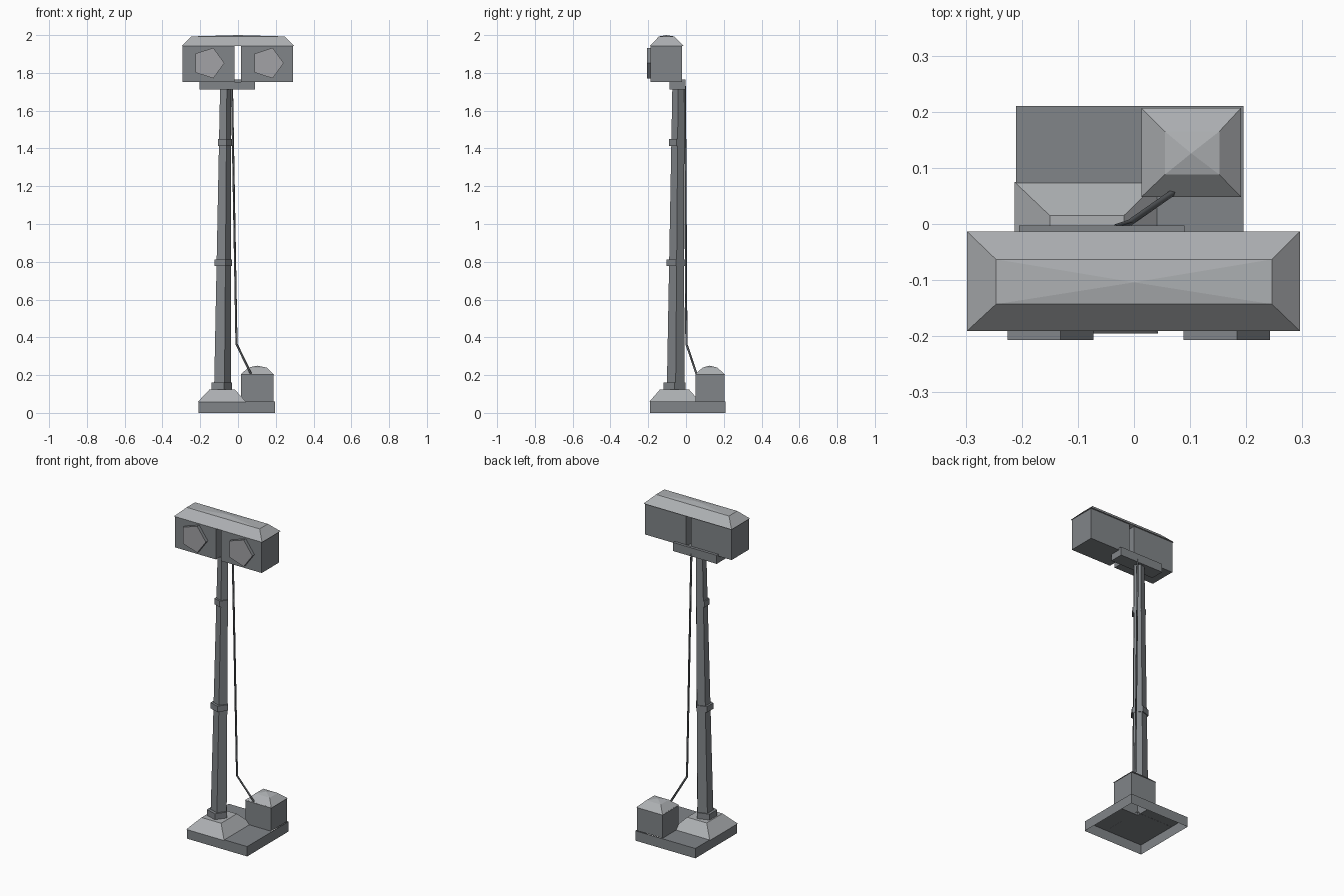
import bpy, bmesh, math
from mathutils import Vector

old = bpy.data.objects.get("Cube")
if old:
    bpy.data.objects.remove(old, do_unlink=True)


def material(name, rgb):
    m = bpy.data.materials.new(name)
    m.use_nodes = True
    col = (*rgb, 1)
    m.diffuse_color = col
    m.node_tree.nodes["Principled BSDF"].inputs["Base Color"].default_value = col
    return m


steel = material("steel grey", (0.22, 0.235, 0.25))
pale = material("pale grey", (0.42, 0.435, 0.45))
glass = material("lens grey", (0.36, 0.36, 0.38))
rubber = material("dark cable grey", (0.12, 0.13, 0.14))


def finish(name, bm, mat, fix=True):
    if fix:
        bmesh.ops.recalc_face_normals(bm, faces=bm.faces)
    me = bpy.data.meshes.new(name)
    bm.to_mesh(me)
    bm.free()
    me.materials.append(mat)
    ob = bpy.data.objects.new(name, me)
    bpy.context.collection.objects.link(ob)
    return ob


def stack(name, loops, mat, bottom=True, top=True, apex=None):
    """Skin a list of point loops from bottom to top."""
    bm = bmesh.new()
    rings = [[bm.verts.new(p) for p in loop] for loop in loops]
    n = len(rings[0])
    for a, b in zip(rings, rings[1:]):
        for i in range(n):
            j = (i + 1) % n
            bm.faces.new((a[i], a[j], b[j], b[i]))
    if bottom:
        bm.faces.new(rings[0][::-1])
    if apex:
        tip = bm.verts.new(apex)
        for i in range(n):
            bm.faces.new((rings[-1][i], rings[-1][(i + 1) % n], tip))
    elif top:
        bm.faces.new(rings[-1])
    return finish(name, bm, mat, fix=bottom)


def rect(x0, x1, y0, y1, z):
    return [(x0, y0, z), (x1, y0, z), (x1, y1, z), (x0, y1, z)]


def box(name, x, y, z, mat, **kw):
    return stack(name, [rect(*x, *y, h) for h in z], mat, **kw)


def pentagon(cx, cy, z, r):
    angles = [math.tau * i / 5 for i in range(5)]
    return [(cx + r * math.cos(a), cy + r * math.sin(a), z) for a in angles]


# Hollow base, open below, with an opening under the generator
box("base_walls", (-0.21, 0.195), (-0.19, 0.21), (0, 0.06), steel,
    bottom=False, top=False)
bm = bmesh.new()
for r in (rect(-0.21, 0.195, -0.19, 0.05, 0.06), rect(-0.21, 0.015, 0.05, 0.21, 0.06),
          rect(0.19, 0.195, 0.05, 0.21, 0.06), rect(0.015, 0.19, 0.205, 0.21, 0.06)):
    bm.faces.new([bm.verts.new(p) for p in r])
finish("base_top", bm, steel, fix=False)

# Sloped footing under the mast
stack("mast_footing", [rect(-0.213, 0.043, -0.195, 0.075, 0.058),
                       rect(-0.15, -0.018, -0.137, 0.015, 0.125)], pale, bottom=False)

# Generator and its hipped cap
box("generator_body", (0.015, 0.187), (0.05, 0.203), (0.06, 0.205), steel, bottom=False)
stack("generator_cap", [rect(0.013, 0.191, 0.048, 0.207, 0.203),
                        rect(0.055, 0.152, 0.088, 0.165, 0.24)],
      pale, apex=(0.102, 0.126, 0.25))

# Five-sided tapering mast and its collars
stack("mast", [pentagon(-0.087, -0.055, 0.12, 0.049),
               pentagon(-0.069, -0.042, 1.72, 0.032)], steel)
for name, cx, cy, z, r in (("lower_collar", -0.092, -0.061, 0.125, 0.061),
                           ("middle_collar", -0.083, -0.054, 0.777, 0.052),
                           ("upper_collar", -0.074, -0.05, 1.413, 0.041)):
    stack(name, [pentagon(cx, cy, h, r) for h in (z, z + 0.036)], steel)

# Bracket with a raised back lip
box("bracket_plate", (-0.205, 0.09), (-0.087, -0.003), (1.713, 1.753), steel)
box("bracket_lip", (-0.205, 0.09), (-0.02, -0.003), (1.753, 1.765), steel)

# Twin lamp housings with five-sided lenses
for side, x0, lens_x in (("right", -0.293, -0.157), ("left", 0.016, 0.157)):
    box(side + "_lamp_housing", (x0, x0 + 0.275), (-0.187, -0.021), (1.753, 1.945), steel)
    loops = [[(x, y, z) for x, z, _ in pentagon(lens_x, 1.852, 0, 0.085)]
             for y in (-0.187, -0.207)]
    lens = stack(side + "_lens", loops, steel)
    lens.data.materials.append(glass)
    for f in lens.data.polygons:
        f.material_index = int(f.normal.y < -0.9)

# Hipped roof over the lamps
stack("lamp_roof", [rect(-0.298, 0.296, -0.191, -0.013, 1.943),
                    rect(-0.246, 0.246, -0.143, -0.063, 1.993)],
      pale, apex=(0, -0.104, 2.0))

# Power cable
cu = bpy.data.curves.new("power_cable", "CURVE")
cu.dimensions = "3D"
cu.bevel_depth = 0.006
cu.bevel_resolution = 0
cu.use_fill_caps = True
path = [(-0.032, -0.006, 1.73), (-0.008, 0.002, 0.365), (0.072, 0.058, 0.2)]
sp = cu.splines.new("POLY")
sp.points.add(len(path) - 1)
for pt, co in zip(sp.points, path):
    pt.co = (*co, 1)
cu.materials.append(rubber)
bpy.context.collection.objects.link(bpy.data.objects.new("power_cable", cu))
